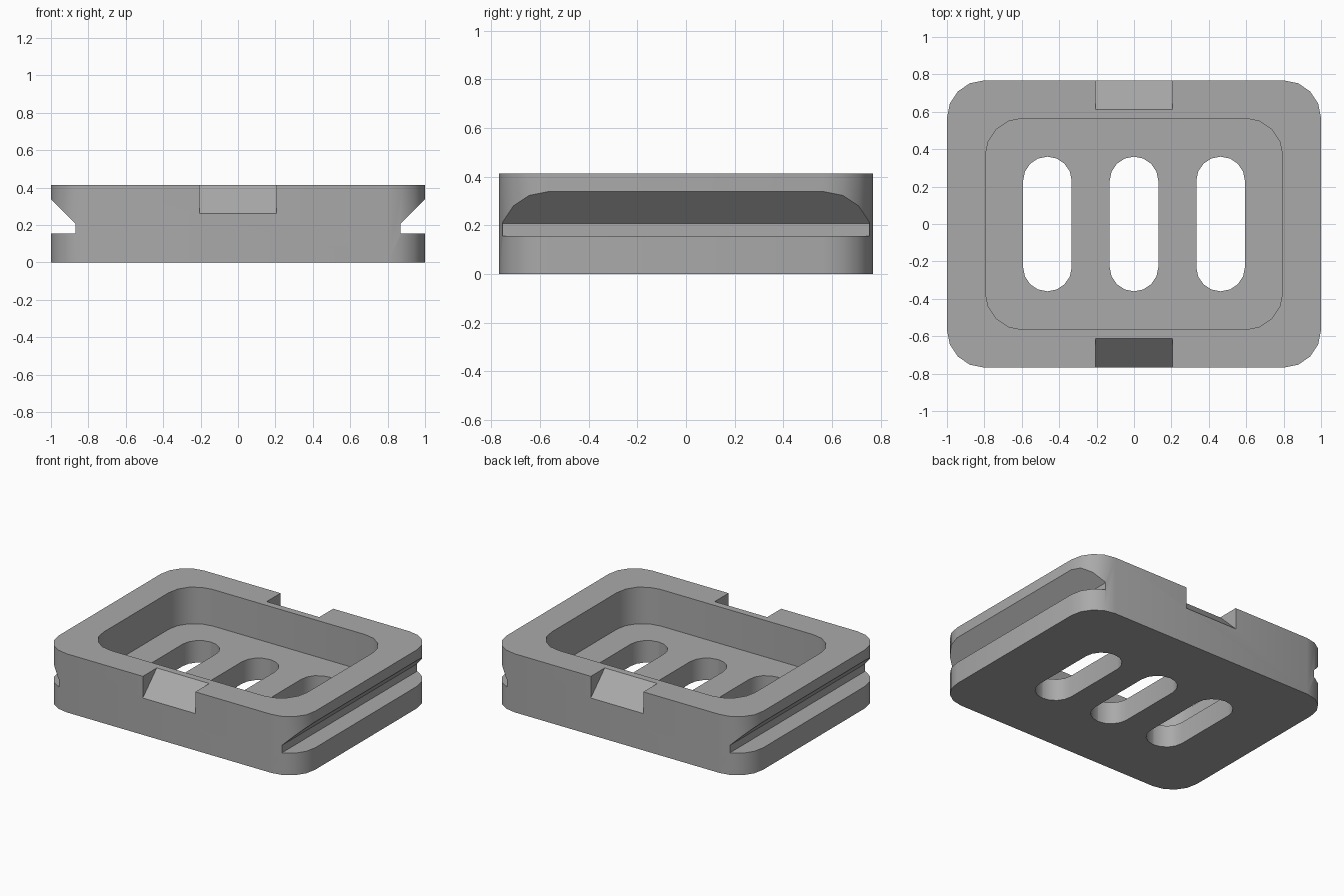
import bpy, bmesh
from math import sin, cos, pi, radians
from mathutils import Vector

if "Cube" in bpy.data.objects:
    bpy.data.objects.remove(bpy.data.objects["Cube"], do_unlink=True)

HALF_X, HALF_Y, HEIGHT = 1.0, 0.768, 0.413
FLOOR = 0.155

grey = bpy.data.materials.new("light grey")
grey.use_nodes = True
grey.diffuse_color = (0.4, 0.4, 0.4, 1)
grey.node_tree.nodes["Principled BSDF"].inputs["Base Color"].default_value = (0.4, 0.4, 0.4, 1)


def prism(name, points, direction):
    """Extrude a closed outline of 3D points along a direction."""
    bm = bmesh.new()
    face = bm.faces.new([bm.verts.new(p) for p in points])
    grown = bmesh.ops.extrude_face_region(bm, geom=[face])["geom"]
    bmesh.ops.translate(bm, vec=Vector(direction),
                        verts=[g for g in grown if isinstance(g, bmesh.types.BMVert)])
    bmesh.ops.recalc_face_normals(bm, faces=bm.faces)
    mesh = bpy.data.meshes.new(name)
    bm.to_mesh(mesh)
    bm.free()
    mesh.materials.append(grey)
    obj = bpy.data.objects.new(name, mesh)
    bpy.context.collection.objects.link(obj)
    return obj


def rounded_block(name, half_x, half_y, radius, z0, z1, centre_x=0, steps=4):
    points = []
    for quarter, (sx, sy) in enumerate([(1, 1), (-1, 1), (-1, -1), (1, -1)]):
        for i in range(steps + 1):
            a = (quarter + i / steps) * pi / 2
            p = Vector((centre_x + sx * (half_x - radius) + radius * cos(a),
                        sy * (half_y - radius) + radius * sin(a), z0))
            if not points or (p - points[-1]).length > 1e-4:
                points.append(p)
    if (points[0] - points[-1]).length < 1e-4:
        points.pop()
    return prism(name, points, (0, 0, z1 - z0))


# Main body
body = rounded_block("tray_body", HALF_X, HALF_Y, 0.2, 0, HEIGHT)

# Recess and three through slots
cutters = [rounded_block("recess_cutter", 0.795, 0.565, 0.2, FLOOR, 0.6)]
for x in (-0.463, 0, 0.463):
    cutters.append(rounded_block("slot_cutter", 0.13, 0.36, 0.1299, -0.1, 0.3, x))

for s in (-1, 1):
    # Side groove with a sloped ceiling
    groove = [(0.87, FLOOR), (1.1, FLOOR), (1.1, 0.438), (0.87, 0.208)]
    cutters.append(prism("groove_cutter", [(s * x, -1, z) for x, z in groove], (0, 2, 0)))
    # Ramped notch in the rim, front and back
    notch = [(0.613, HEIGHT), (HALF_Y, 0.26), (0.9, 0.131), (0.9, 0.567), (0.613, 0.567)]
    cutters.append(prism("notch_cutter", [(-0.205, s * y, z) for y, z in notch], (0.41, 0, 0)))

# Cut the body and discard the cutters
bpy.context.view_layer.objects.active = body
for cutter in cutters:
    cut = body.modifiers.new("cut", "BOOLEAN")
    cut.operation, cut.solver, cut.object = "DIFFERENCE", "EXACT", cutter
    bpy.ops.object.modifier_apply(modifier=cut.name)
    bpy.data.objects.remove(cutter, do_unlink=True)

bpy.ops.object.select_all(action="DESELECT")
body.select_set(True)
bpy.ops.object.shade_smooth_by_angle(angle=radians(30))
